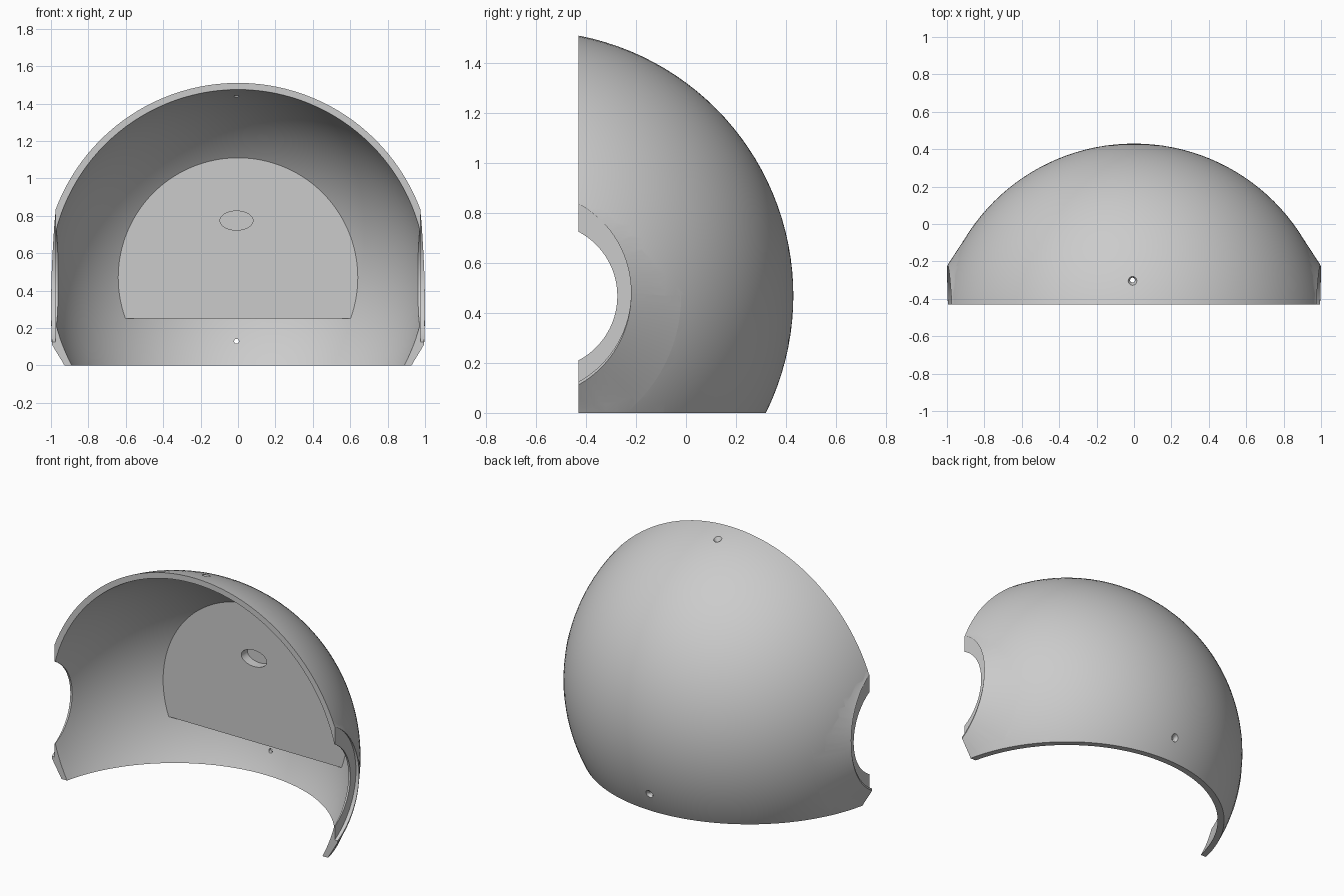
import bpy
import math
from mathutils import Vector

if "Cube" in bpy.data.objects:
    bpy.data.objects.remove(bpy.data.objects["Cube"], do_unlink=True)

CENTRE = Vector((0, -0.63, 0.47))   # shared centre of both shell spheres
FRONT = -0.43                       # open front plane

grey = bpy.data.materials.new("light_grey")
grey.use_nodes = True
grey.diffuse_color = (0.6, 0.6, 0.6, 1)
grey.node_tree.nodes["Principled BSDF"].inputs["Base Color"].default_value = (0.6, 0.6, 0.6, 1)


def finish(name, smooth=True):
    ob = bpy.context.object
    ob.name = name
    bpy.ops.object.transform_apply(location=True, rotation=True, scale=True)
    if smooth:
        bpy.ops.object.shade_smooth()
    ob.data.materials.append(grey)
    return ob


def sphere(name, radius):
    bpy.ops.mesh.primitive_uv_sphere_add(segments=128, ring_count=64, radius=radius,
                                         location=CENTRE, rotation=(math.pi / 2, 0, 0))
    return finish(name)


def box(name, low, high):
    low, high = Vector(low), Vector(high)
    bpy.ops.mesh.primitive_cube_add(size=1, location=(low + high) / 2)
    bpy.context.object.scale = high - low
    return finish(name, False)


def cone(name, start, end, r1, r2, sides=96, squash=1):
    """Frustum running from start to end."""
    start, end = Vector(start), Vector(end)
    axis = end - start
    bpy.ops.mesh.primitive_cone_add(vertices=sides, radius1=r1, radius2=r2, depth=axis.length,
                                    location=(start + end) / 2,
                                    rotation=axis.to_track_quat('Z', 'Y').to_euler())
    bpy.context.object.scale.y = squash
    return finish(name)


def combine(target, tool, operation='DIFFERENCE'):
    mod = target.modifiers.new("cut", 'BOOLEAN')
    mod.operation, mod.solver, mod.object = operation, 'EXACT', tool
    bpy.context.view_layer.objects.active = target
    bpy.ops.object.modifier_apply(modifier=mod.name)
    bpy.data.objects.remove(tool, do_unlink=True)


# Outer dome with a raised boss on each side
shell = sphere("helmet_shell", 1.06)
for s in (1, -1):
    axis = Vector((s, -0.045, 0.02)).normalized()
    rim = Vector((s * 0.979, CENTRE.y, CENTRE.z))
    combine(shell, cone("boss", rim - axis * 0.14, rim, 0.605, 0.41), 'UNION')

# Hollow inside, leaving a solid flat-faced pad at the back
cavity = sphere("cavity", 1.025)
combine(cavity, box("pad_block", (-2, 0.17, 0.25), (2, 2, 3)))
combine(shell, cavity)

# Open front and flat bottom
combine(shell, box("front_cut", (-3, -3, -3), (3, FRONT, 3)))
combine(shell, box("bottom_cut", (-3, -3, -3), (3, 3, 0)))

# Round recess and ear opening on each side
for s in (1, -1):
    combine(shell, cone("recess", (s * 0.975, -0.628, 0.482), (s * 1.3, -0.628, 0.482), 0.408, 0.408))
    combine(shell, cone("ear_opening", (s * 0.6, -0.566, 0.468), (s * 1.3, -0.566, 0.468), 0.291, 0.291))

# Oval pocket in the pad
combine(shell, cone("pocket", (-0.008, 0.1, 0.775), (-0.008, 0.23, 0.775), 0.088, 0.088, 64, 0.58))

# Countersunk screw holes at the top and the lower back
for outer, inward in (((-0.008, -0.3, 1.477), Vector((0, 0, -1))),
                      ((-0.008, 0.373, 0.13), Vector((0, -1, 0)))):
    outer = Vector(outer)
    combine(shell, cone("screw_hole", outer - inward * 0.1, outer + inward * 0.15, 0.013, 0.013, 24))
    combine(shell, cone("countersink", outer - inward * 0.02, outer + inward * 0.02, 0.034, 0.012, 24))

# Smooth the curved surfaces, keep cut edges crisp
shell.data.materials.clear()
shell.data.materials.append(grey)
for poly in shell.data.polygons:
    poly.material_index = 0
bpy.ops.object.select_all(action='DESELECT')
shell.select_set(True)
bpy.context.view_layer.objects.active = shell
bpy.ops.object.shade_smooth_by_angle(angle=math.radians(20))
